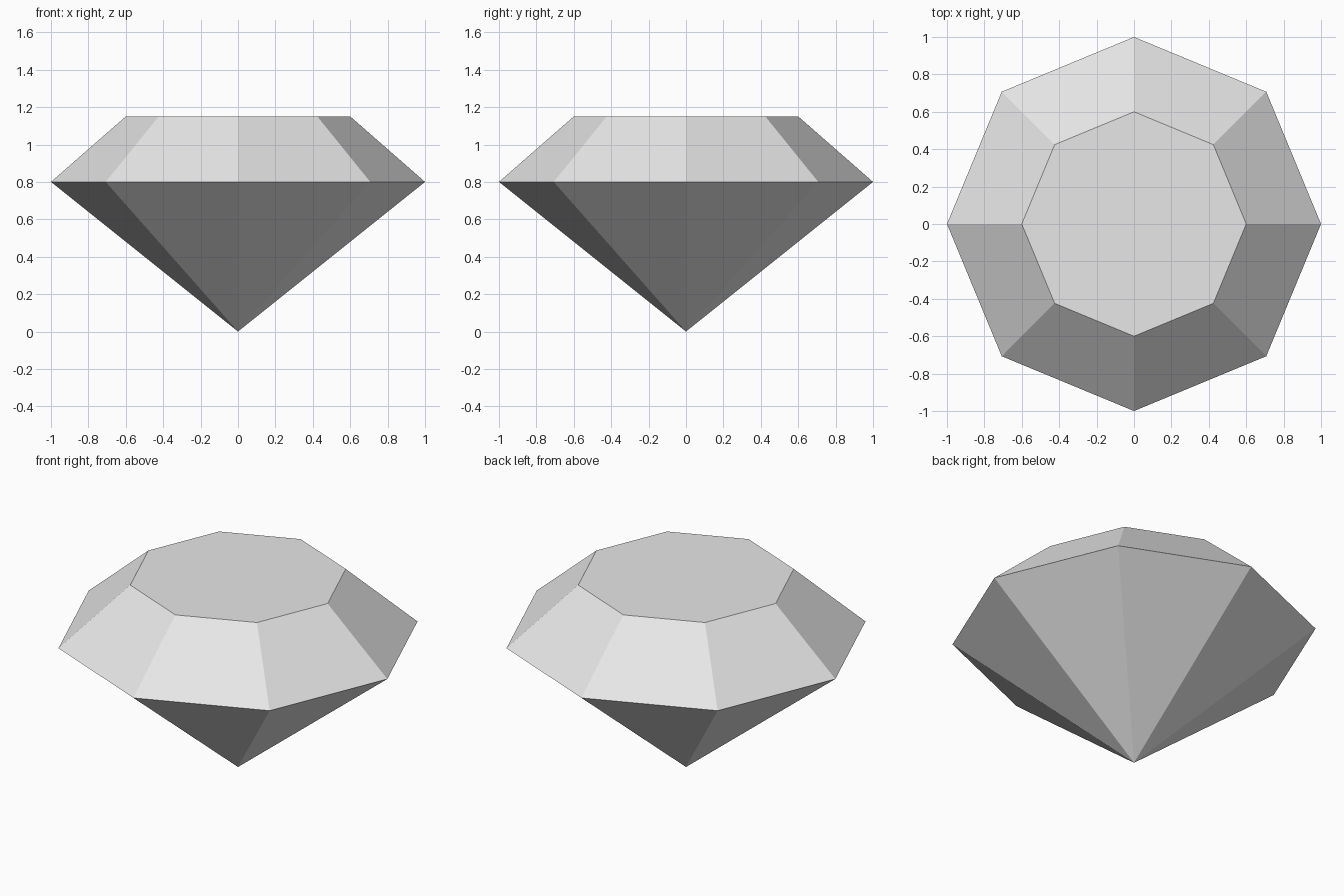
import bpy
import bmesh
import math

if "Cube" in bpy.data.objects:
    bpy.data.objects.remove(bpy.data.objects["Cube"])

SIDES = 8


def ring(bm, radius, z):
    """Add an eight-sided ring of vertices with a corner on the x axis."""
    step = 2 * math.pi / SIDES
    return [bm.verts.new((radius * math.cos(i * step), radius * math.sin(i * step), z))
            for i in range(SIDES)]


bm = bmesh.new()
tip = bm.verts.new((0, 0, 0))
girdle = ring(bm, 1.0, 0.8)
table = ring(bm, 0.6, 1.15)

# Flat table on top
bm.faces.new(table)

for i in range(SIDES):
    j = (i + 1) % SIDES
    # Sloped crown facet
    bm.faces.new((girdle[i], girdle[j], table[j], table[i]))
    # Pointed pavilion facet
    bm.faces.new((tip, girdle[j], girdle[i]))

bmesh.ops.recalc_face_normals(bm, faces=bm.faces)
mesh = bpy.data.meshes.new("cut_gem")
bm.to_mesh(mesh)
bm.free()

# One flat light grey
grey = bpy.data.materials.new("light_grey")
grey.diffuse_color = (0.8, 0.8, 0.8, 1)
grey.use_nodes = True
grey.node_tree.nodes["Principled BSDF"].inputs["Base Color"].default_value = grey.diffuse_color
mesh.materials.append(grey)

gem = bpy.data.objects.new("cut_gem", mesh)
bpy.context.collection.objects.link(gem)
